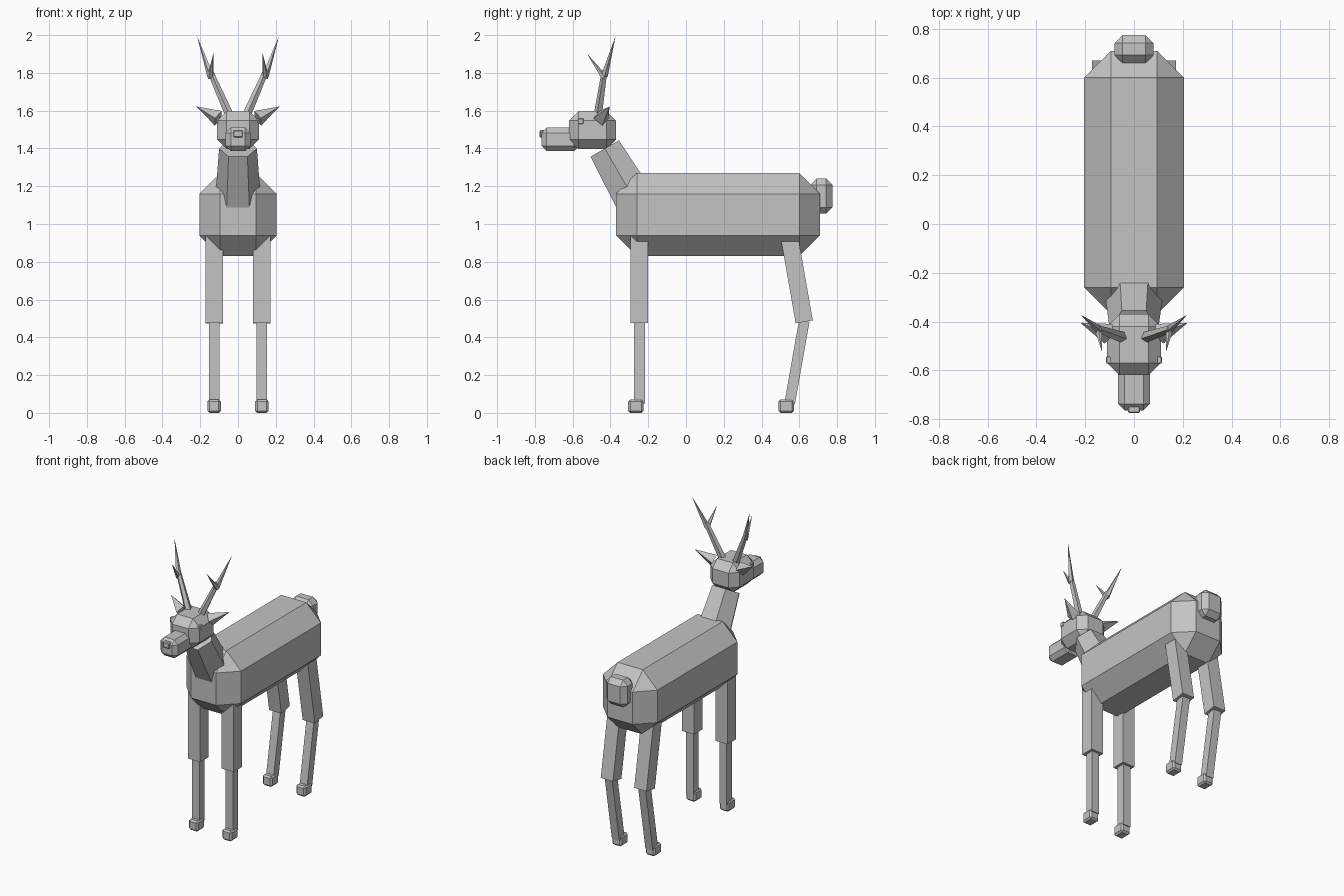
import bpy, bmesh
from mathutils import Vector, Matrix

if "Cube" in bpy.data.objects:
    bpy.data.objects.remove(bpy.data.objects["Cube"])

grey = bpy.data.materials.new("plain grey")
grey.diffuse_color = (0.55, 0.55, 0.55, 1)
grey.use_nodes = True
grey.node_tree.nodes["Principled BSDF"].inputs["Base Color"].default_value = grey.diffuse_color


def finish(name, bm):
    me = bpy.data.meshes.new(name)
    bmesh.ops.recalc_face_normals(bm, faces=bm.faces)
    bm.to_mesh(me)
    bm.free()
    me.materials.append(grey)
    ob = bpy.data.objects.new(name, me)
    bpy.context.collection.objects.link(ob)
    return ob


def box(name, center, size, bevel=0.0, tilt=0.0):
    """Box with chamfered edges, tilted about x (radians)."""
    bm = bmesh.new()
    bmesh.ops.create_cube(bm, size=1, matrix=Matrix.Diagonal((*size, 1)))
    if bevel:
        bmesh.ops.bevel(bm, geom=bm.edges[:], offset=bevel, segments=1,
                        affect='EDGES', clamp_overlap=True)
    bm.transform(Matrix.Translation(center) @ Matrix.Rotation(tilt, 4, 'X'))
    return finish(name, bm)


def cone(name, a, b, r1, r2, sides):
    """Flat-sided cone or tapered post from point a to point b."""
    a, b = Vector(a), Vector(b)
    d = b - a
    bm = bmesh.new()
    bmesh.ops.create_cone(bm, cap_ends=True, segments=sides, radius1=r1,
                          radius2=r2, depth=d.length)
    bmesh.ops.remove_doubles(bm, verts=bm.verts[:], dist=1e-5)
    rot = d.to_track_quat('Z', 'Y').to_matrix().to_4x4()
    bm.transform(Matrix.Translation((a + b) / 2) @ rot)
    return finish(name, bm)


def strut(name, x, a, b, w):
    """Square leg section between two (y, z) points."""
    d = Vector((0, b[0] - a[0], b[1] - a[1]))
    tilt = Vector((0, 0, 1)).rotation_difference(d).to_euler().x
    return box(name, (x, (a[0] + b[0]) / 2, (a[1] + b[1]) / 2),
               (w, w, d.length), 0, tilt)


# Body and tail
box("body", (0, 0.17, 1.05), (0.41, 1.08, 0.44), 0.11)
box("tail", (0, 0.717, 1.148), (0.16, 0.116, 0.185), 0.033)

# Neck: tapered hexagon, corners pointing sideways
neck = bmesh.new()
bmesh.ops.create_cone(neck, cap_ends=True, segments=6, radius1=0.12,
                      radius2=0.1, depth=0.3)
corner = max(neck.verts, key=lambda v: abs(v.co.x))
if abs(corner.co.y) > 0.01:
    neck.transform(Matrix.Rotation(0.5235988, 4, 'Z'))
neck.transform(Matrix.Translation((0, -0.355, 1.27))
               @ Matrix.Rotation(0.5235988, 4, 'X'))
finish("neck", neck)

# Head, muzzle, nose
box("head", (0, -0.495, 1.497), (0.22, 0.25, 0.2), 0.05)
box("muzzle", (0, -0.665, 1.448), (0.13, 0.2, 0.124), 0.027)
box("nose", (0, -0.757, 1.477), (0.05, 0.036, 0.04), 0.005)

for s, side in ((-1, "right"), (1, "left")):
    # Eyes and ears
    box(side + "_eye", (s * 0.102, -0.558, 1.545), (0.024, 0.03, 0.03), 0.003)
    cone(side + "_ear", (s * 0.105, -0.45, 1.56), (s * 0.22, -0.405, 1.622),
         0.043, 0, 4)

    # Antlers: beam, tip and forward tine
    cone(side + "_antler_beam", (s * 0.045, -0.465, 1.575),
         (s * 0.148, -0.43, 1.81), 0.024, 0.016, 5)
    cone(side + "_antler_tip", (s * 0.144, -0.432, 1.785),
         (s * 0.217, -0.373, 1.995), 0.019, 0, 5)
    cone(side + "_antler_tine", (s * 0.146, -0.432, 1.775),
         (s * 0.131, -0.525, 1.903), 0.017, 0, 5)

    # Front leg
    x = s * 0.126
    strut(side + "_front_upper_leg", x, (-0.247, 0.477), (-0.247, 0.96), 0.092)
    strut(side + "_front_lower_leg", x, (-0.246, 0.05), (-0.246, 0.5), 0.056)
    box(side + "_front_hoof", (x, -0.265, 0.036), (0.07, 0.082, 0.072), 0.011)

    # Hind leg, bent at the hock
    strut(side + "_hind_upper_leg", x, (0.626, 0.482), (0.543, 0.955), 0.092)
    strut(side + "_hind_lower_leg", x, (0.549, 0.05), (0.626, 0.487), 0.056)
    box(side + "_hind_hoof", (x, 0.53, 0.036), (0.07, 0.082, 0.072), 0.011)
